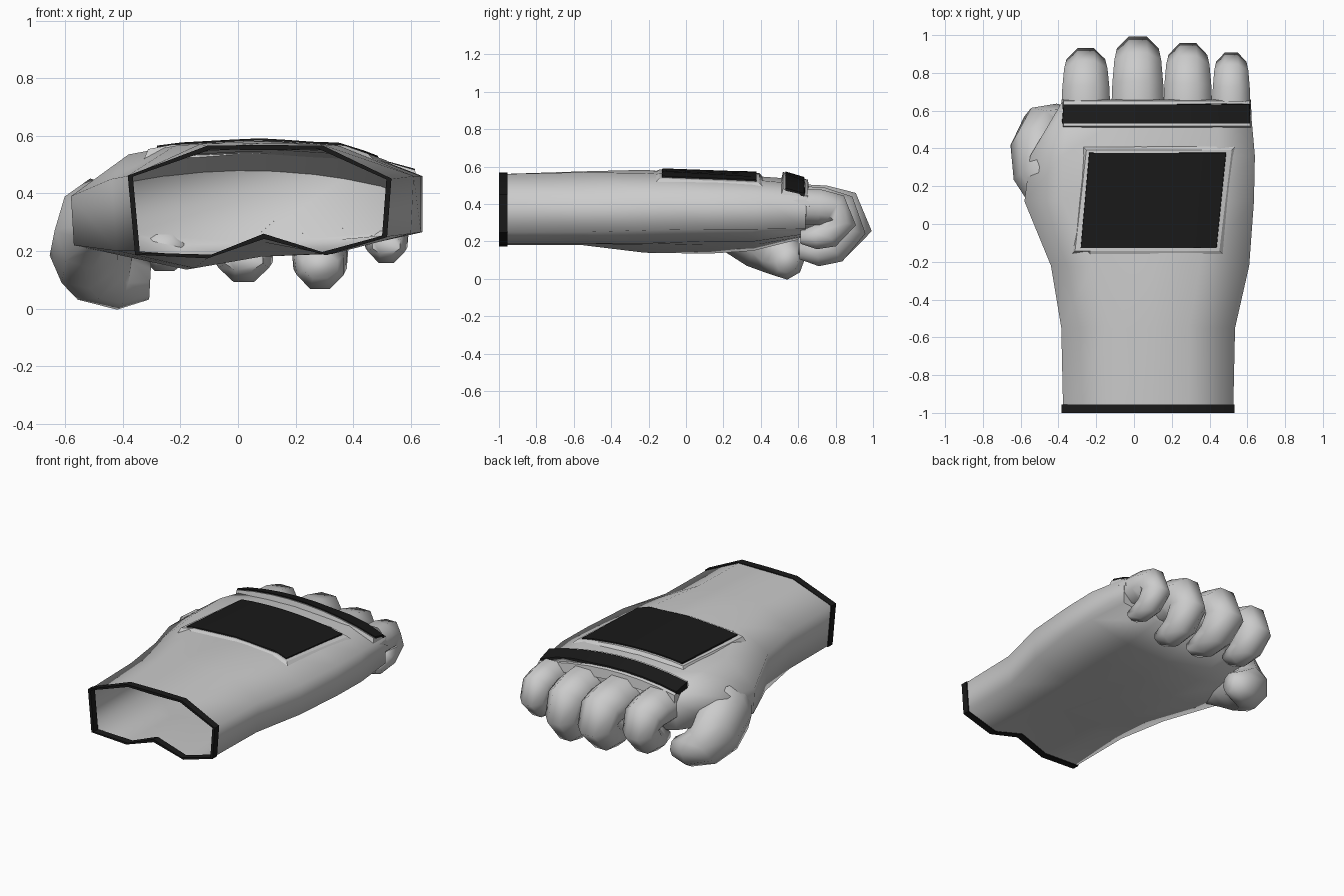
import bpy, math
from mathutils import Vector
from mathutils.bvhtree import BVHTree

if "Cube" in bpy.data.objects:
    bpy.data.objects.remove(bpy.data.objects["Cube"])

black = bpy.data.materials.new("black")
black.diffuse_color = (0.01, 0.01, 0.01, 1)
black.use_nodes = True
black.node_tree.nodes["Principled BSDF"].inputs["Base Color"].default_value = black.diffuse_color


def make(name, verts, faces, mat=None, angle=40):
    me = bpy.data.meshes.new(name)
    me.from_pydata([tuple(v) for v in verts], [], faces)
    ob = bpy.data.objects.new(name, me)
    bpy.context.collection.objects.link(ob)
    if mat:
        me.materials.append(mat)
    bpy.ops.object.select_all(action='DESELECT')
    ob.select_set(True)
    bpy.context.view_layer.objects.active = ob
    bpy.ops.object.mode_set(mode='EDIT')
    bpy.ops.mesh.select_all(action='SELECT')
    bpy.ops.mesh.normals_make_consistent(inside=False)
    bpy.ops.object.mode_set(mode='OBJECT')
    bpy.ops.object.shade_smooth_by_angle(angle=math.radians(angle))
    return ob


def loft(name, rings, start=True, end=True, closed=False, **kw):
    n, m = len(rings[0]), len(rings)
    faces = []
    for i in range(m if closed else m - 1):
        j = (i + 1) % m
        for k in range(n):
            l = (k + 1) % n
            faces.append((i * n + k, i * n + l, j * n + l, j * n + k))
    if not closed and start:
        faces.append(tuple(range(n)))
    if not closed and end:
        faces.append(tuple(range((m - 1) * n, m * n)))
    return make(name, [v for r in rings for v in r], faces, **kw)


def tube(name, pts, sizes, axis, sides=8):
    pts = [Vector(p) for p in pts]
    rings = []
    for i, (p, (w, h)) in enumerate(zip(pts, sizes)):
        t = (pts[min(i + 1, len(pts) - 1)] - pts[max(i - 1, 0)]).normalized()
        a = Vector(axis)
        a = (a - t * a.dot(t)).normalized()
        n = t.cross(a)
        ring = []
        for k in range(sides):
            u = 2 * math.pi * (k + 0.5) / sides
            c, s = math.cos(u) / .924, math.sin(u) / .924
            ring.append(p + a * w * c + n * h * s)
        rings.append(ring)
    return loft(name, rings, start=False, angle=75)


# Hand shell: cross-sections from the open wrist to the knuckles
sections = {
    -1.0: [(-.375, .46), (-.10, .56), (.1, .56), (.29, .56), (.525, .45),
           (.51, .25), (.30, .19), (.09, .25), (-.10, .18), (-.35, .19)],
    -.55: [(-.385, .46), (-.13, .572), (.1, .575), (.29, .57), (.535, .45),
           (.52, .25), (.30, .19), (.09, .23), (-.10, .18), (-.36, .20)],
    -.22: [(-.44, .45), (-.22, .565), (.1, .583), (.35, .565), (.61, .46),
           (.60, .26), (.33, .19), (.08, .18), (-.15, .14), (-.42, .20)],
    .12: [(-.58, .39), (-.38, .535), (.05, .555), (.42, .545), (.635, .46),
          (.635, .265), (.35, .20), (.05, .18), (-.18, .135), (-.57, .22)],
    .36: [(-.55, .41), (-.38, .535), (.05, .55), (.45, .53), (.64, .46),
          (.64, .265), (.35, .20), (.05, .18), (-.20, .15), (-.48, .22)],
    .64: [(-.385, .43), (-.34, .50), (.05, .53), (.44, .505), (.615, .44),
          (.615, .27), (.35, .24), (.05, .23), (-.20, .22), (-.38, .26)],
}
rings = [[(x, y, z) for x, z in s] for y, s in sections.items()]
shell = loft("hand_shell", rings, start=False, angle=82)
surface = BVHTree.FromPolygons([v.co.copy() for v in shell.data.vertices],
                               [tuple(p.vertices) for p in shell.data.polygons])

# Wrist trim: rectangular band swept round the opening
wrist = [Vector((x, -1, z)) for x, z in sections[-1.0]]
mid = Vector((.08, -1, .37))
band = []
for p in wrist:
    d = (p - mid).normalized()
    band.append([p + d * o + Vector((0, y, 0)) for o, y in
                 ((.008, 0), (.008, .045), (-.01, .045), (-.01, 0))])
loft("wrist_trim", band, closed=True, mat=black, angle=25)

# Curled fingers: one shared side profile of (y, z, width factor, thickness)
curl = [(.643, .38, 1.05, .125), (.74, .375, 1.02, .125), (.84, .355, .94, .125),
        (.885, .275, .84, .115), (.80, .185, .76, .10), (.71, .165, .66, .085),
        (.60, .165, .5, .045)]
fingers = [("index_finger", -.255, .122, .78, .88, 0),
           ("middle_finger", .02, .132, 1.0, .97, 0),
           ("ring_finger", .285, .122, .86, 1.05, 0),
           ("little_finger", .515, .096, .745, .76, -.02)]
for name, x, w, reach, drop, dz in fingers:
    pts = [(x, .643 + (y - .643) * reach, .49 - (.49 - z) * drop + dz)
           for y, z, _, _ in curl]
    tube(name, pts, [(w * f, h * min(reach + .1, drop, 1)) for _, _, f, h in curl],
         (1, 0, 0))

# Thumb bending across the palm
tube("thumb",
     [(-.465, .09, .31), (-.51, .26, .295), (-.515, .42, .22),
      (-.475, .51, .135), (-.395, .54, .10), (-.305, .54, .095)],
     [(.09, .06), (.155, .115), (.17, .125), (.125, .12), (.10, .09), (.06, .055)],
     (.27, .36, .93))


# Arched plates resting on the back of the hand
def plate(name, near, far, height, lift, inset, mat=None, cols=8):
    (ax, bx, y0), (cx, dx, y1) = near, far

    def column(x, y):
        hit = surface.ray_cast(Vector((x, y, 2)), Vector((0, 0, -1)))[0]
        top = height(x, y)
        if hit is None:
            return Vector((x, y, top - .06)), Vector((x, y, top))
        return Vector((x, y, hit.z)), Vector((x, y, max(top, hit.z + lift)))

    rings = []
    for i in range(cols + 1):
        t = i / cols
        k = inset * (1 if i == 0 else -1 if i == cols else 0)
        n, nt = column(ax + (bx - ax) * t, y0)
        f, ft = column(cx + (dx - cx) * t, y1)
        rings.append([n, nt + Vector((k, inset, 0)), ft + Vector((k, -inset, 0)), f])
    return loft(name, rings, mat=mat, angle=25)


def back_arch(x, y):
    return .580 - .2 * (x - .02) ** 2 - .02 * (y - .1)


def knuckle_arch(x, y):
    return .566 - .25 * (x - .02) ** 2 - .28 * (y - .56)


plate("back_panel_rim", (-.33, .47, -.16), (-.27, .535, .41),
      lambda x, y: back_arch(x, y) - .007, .008, .018)
plate("back_panel", (-.285, .44, -.13), (-.24, .49, .38), back_arch, .016, .004, black)
plate("knuckle_rim", (-.38, .622, .51), (-.38, .62, .66),
      lambda x, y: knuckle_arch(x, y) - .008, .006, .008)
plate("knuckle_strip", (-.383, .617, .53), (-.375, .614, .635), knuckle_arch, .015, .003, black)
